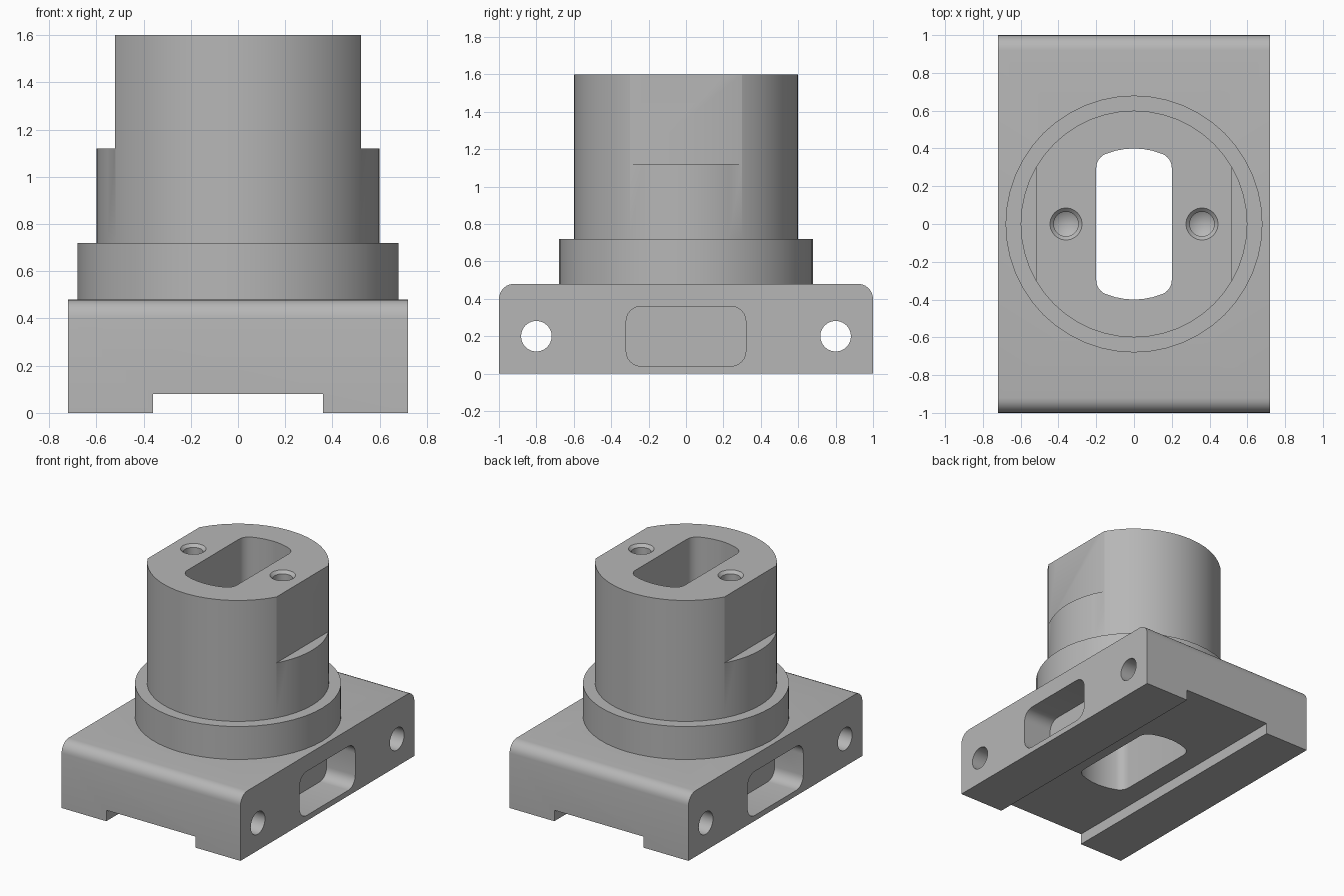
import bpy, bmesh
from math import sin, cos, pi, atan2, sqrt
from mathutils import Vector

cube = bpy.data.objects.get("Cube")
if cube:
    bpy.data.objects.remove(cube, do_unlink=True)

# One machined-metal grey
GREY = (0.47, 0.47, 0.47, 1.0)
metal = bpy.data.materials.new("plain_grey")
metal.use_nodes = True
metal.diffuse_color = GREY
metal.node_tree.nodes["Principled BSDF"].inputs["Base Color"].default_value = GREY


def finish(name, bm):
    bmesh.ops.remove_doubles(bm, verts=bm.verts[:], dist=1e-5)
    bmesh.ops.recalc_face_normals(bm, faces=bm.faces[:])
    mesh = bpy.data.meshes.new(name)
    bm.to_mesh(mesh)
    bm.free()
    mesh.materials.append(metal)
    obj = bpy.data.objects.new(name, mesh)
    bpy.context.collection.objects.link(obj)
    return obj


def prism(name, outline, axis, lo, hi):
    """Extrude a 2D outline along x (outline in y, z) or z (outline in x, y)."""
    bm = bmesh.new()
    place = (lambda a, b: (lo, a, b)) if axis == "x" else (lambda a, b: (a, b, lo))
    face = bm.faces.new([bm.verts.new(place(a, b)) for a, b in outline])
    out = bmesh.ops.extrude_face_region(bm, geom=[face])
    step = Vector((hi - lo, 0, 0)) if axis == "x" else Vector((0, 0, hi - lo))
    verts = [g for g in out["geom"] if isinstance(g, bmesh.types.BMVert)]
    bmesh.ops.translate(bm, verts=verts, vec=step)
    return finish(name, bm)


def lathe(name, profile, x=0.0, steps=48):
    """Spin a closed (radius, z) profile about a vertical axis."""
    bm = bmesh.new()
    verts = [bm.verts.new((x + r, 0, z)) for r, z in profile]
    edges = [bm.edges.new(pair) for pair in zip(verts, verts[1:])]
    bmesh.ops.spin(bm, geom=verts + edges, cent=(x, 0, 0), axis=(0, 0, 1),
                   angle=2 * pi, steps=steps)
    return finish(name, bm)


def arc(cx, cy, r, start, end, n=6):
    angles = [start + (end - start) * i / n for i in range(n + 1)]
    return [(cx + r * cos(a), cy + r * sin(a)) for a in angles]


def circle(cx, cy, r, n=24):
    return arc(cx, cy, r, 0, 2 * pi, n)[:-1]


def box_outline(x0, x1, y0, y1):
    return [(x0, y0), (x1, y0), (x1, y1), (x0, y1)]


def rounded_box(cx, cy, w, h, r):
    corners = [(1, 1), (-1, 1), (-1, -1), (1, -1)]
    return [p for i, (sx, sy) in enumerate(corners)
            for p in arc(cx + sx * (w - r), cy + sy * (h - r), r, i * pi / 2, (i + 1) * pi / 2)]


def carve(obj, cutters):
    bpy.context.view_layer.objects.active = obj
    for cutter in cutters:
        cutter.hide_render = True
        mod = obj.modifiers.new("cut", "BOOLEAN")
        mod.operation, mod.solver, mod.object = "DIFFERENCE", "EXACT", cutter
        bpy.ops.object.modifier_apply(modifier=mod.name)
        bpy.data.objects.remove(cutter, do_unlink=True)


def slot_cutter():
    """Straight sides, round ends and filleted corners, right through the model."""
    half, end, fillet = 0.2, 0.4, 0.08
    cx = half - fillet
    cy = sqrt((end - fillet) ** 2 - cx ** 2)
    turn = atan2(cy, cx)
    quarter = arc(cx, cy, fillet, 0, turn) + arc(0, 0, end, turn, pi / 2, 3)[1:]
    top = quarter + [(-x, y) for x, y in reversed(quarter[:-1])]
    return prism("slot_cutter", top + [(-x, -y) for x, y in top], "z", -0.1, 1.7)


# Base block with rounded upper edges at the front and back
base = prism("base_block",
             [(-1, 0), (1, 0)] + arc(0.92, 0.4, 0.08, 0, pi / 2)
             + arc(-0.92, 0.4, 0.08, pi / 2, pi), "x", -0.72, 0.72)

# Underside channel, cross holes, blind side pockets and central slot
cutters = [prism("channel_cutter", box_outline(-0.36, 0.36, -1.1, 1.1), "z", -0.1, 0.08),
           slot_cutter()]
for side in (-1, 1):
    cutters.append(prism("cross_hole_cutter", circle(0.8 * side, 0.2, 0.082), "x", -0.8, 0.8))
    cutters.append(prism("pocket_cutter", rounded_box(0, 0.2, 0.32, 0.16, 0.08), "x",
                         *sorted((0.49 * side, 0.8 * side))))
carve(base, cutters)

# Collar
collar = lathe("collar", [(0, 0.48), (0.68, 0.48), (0.68, 0.72), (0, 0.72)])
carve(collar, [slot_cutter()])

# Column with two side flats and two countersunk blind holes
column = lathe("column", [(0, 0.72), (0.6, 0.72), (0.6, 1.6), (0, 1.6)])
cutters = [slot_cutter()]
for side in (-1, 1):
    x0, x1 = sorted((0.52 * side, 0.8 * side))
    cutters.append(prism("flat_cutter", box_outline(x0, x1, -0.8, 0.8), "z", 1.12, 1.7))
    cutters.append(lathe("drill_cutter", [(0, 1.2), (0.065, 1.24), (0.065, 1.58),
                                          (0.085, 1.6), (0.085, 1.7), (0, 1.7)],
                         0.36 * side, 24))
carve(column, cutters)

# Smooth the round walls, keep machined edges crisp
for obj in (base, collar, column):
    bpy.ops.object.select_all(action="DESELECT")
    obj.select_set(True)
    bpy.context.view_layer.objects.active = obj
    bpy.ops.object.shade_smooth_by_angle(angle=pi / 6)
